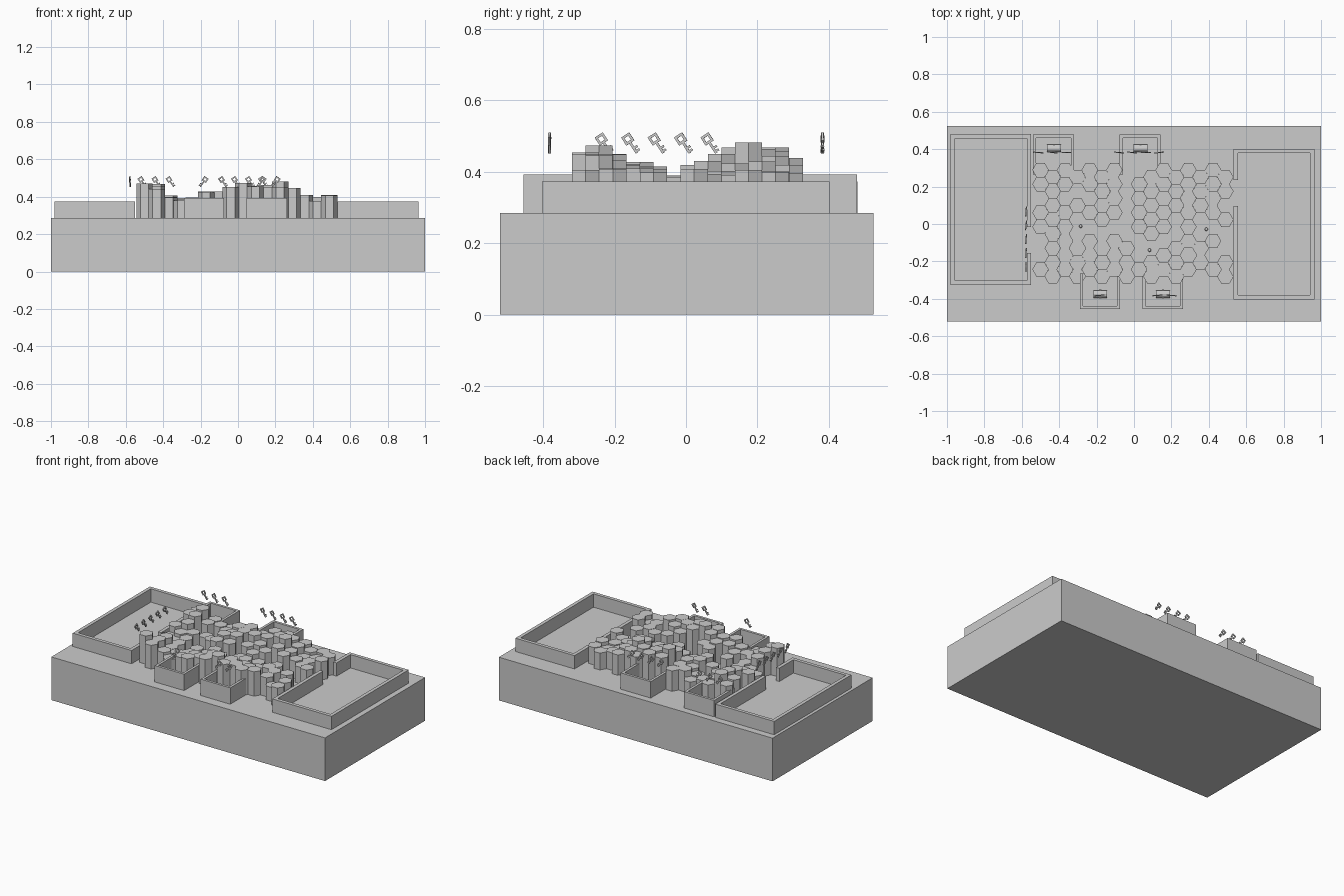
import bpy, bmesh, math, random
from mathutils import Matrix, Vector

if "Cube" in bpy.data.objects:
    bpy.data.objects.remove(bpy.data.objects["Cube"])

random.seed(4)
FLOOR = 0.285


def finish(name, bm):
    bmesh.ops.recalc_face_normals(bm, faces=bm.faces[:])
    me = bpy.data.meshes.new(name)
    bm.to_mesh(me)
    bm.free()
    ob = bpy.data.objects.new(name, me)
    bpy.context.collection.objects.link(ob)
    return ob


def add_box(bm, x0, x1, y0, y1, z0, z1):
    size = Matrix.Diagonal((x1 - x0, y1 - y0, z1 - z0, 1))
    mid = Matrix.Translation(((x0 + x1) / 2, (y0 + y1) / 2, (z0 + z1) / 2))
    bmesh.ops.create_cube(bm, size=1, matrix=mid @ size)


def add_prism(bm, pts, z0, z1):
    face = bm.faces.new([bm.verts.new((x, y, z0)) for x, y in pts])
    out = bmesh.ops.extrude_face_region(bm, geom=[face])
    top = [v for v in out["geom"] if isinstance(v, bmesh.types.BMVert)]
    bmesh.ops.translate(bm, verts=top, vec=(0, 0, z1 - z0))


# base slab
bm = bmesh.new()
add_box(bm, -1, 1, -0.52, 0.525, 0, FLOOR)
finish("base_slab", bm)


# large rooms: wall loop with a doorway facing the middle
def room(name, back, front, y0, y1, d0, d1, t=0.023):
    s = 1 if front > back else -1
    ib, jf = back + s * t, front - s * t
    pts = [(front, d1), (front, y1), (back, y1), (back, y0), (front, y0), (front, d0),
           (jf, d0), (jf, y0 + t), (ib, y0 + t), (ib, y1 - t), (jf, y1 - t), (jf, d1)]
    bm = bmesh.new()
    add_prism(bm, pts, FLOOR, 0.373)
    finish(name, bm)


room("left_room_walls", -0.98, -0.55, -0.325, 0.48, -0.155, -0.015)
room("right_room_walls", 0.965, 0.533, -0.403, 0.402, 0.095, 0.235)


# small alcoves: three-sided walls open to the middle
def alcove(name, x0, x1, y_open, y_back, t=0.017):
    yi = y_back - math.copysign(t, y_back)
    pts = [(x0, y_open), (x0, y_back), (x1, y_back), (x1, y_open),
           (x1 - t, y_open), (x1 - t, yi), (x0 + t, yi), (x0 + t, y_open)]
    bm = bmesh.new()
    add_prism(bm, pts, FLOOR, 0.393)
    finish(name, bm)


# chest: tray plus faceted lid, profile swept along x
def chest(name, x, y):
    bm = bmesh.new()
    add_box(bm, x - 0.035, x + 0.035, y - 0.018, y + 0.018, FLOOR, FLOOR + 0.025)
    n = 6
    ends = []
    for sx in (-0.037, 0.037):
        ends.append([bm.verts.new((x + sx, y + 0.02 * math.cos(math.pi * i / n),
                                   FLOOR + 0.025 + 0.018 * math.sin(math.pi * i / n)))
                     for i in range(n + 1)])
    a, b = ends
    bm.faces.new(a)
    bm.faces.new(b[::-1])
    for i in range(n + 1):
        j = (i + 1) % (n + 1)
        bm.faces.new((a[i], a[j], b[j], b[i]))
    add_box(bm, x - 0.006, x + 0.006, y - 0.024, y + 0.024, FLOOR + 0.017, FLOOR + 0.03)
    finish(name, bm)


# floating key: square ring bow, shaft and two teeth
def key(name, x, y, yaw):
    bm = bmesh.new()
    d, r, w = 0.003, 0.0135, 0.007
    for sx in (-r, r - w):
        add_box(bm, sx, sx + w, -d, d, -r, r)
        add_box(bm, -r + w, r - w, -d, d, sx, sx + w)
    add_box(bm, -0.0035, 0.0035, -d, d, -0.047, -r)
    for z in (-0.045, -0.034):
        add_box(bm, 0.0035, 0.012, -d, d, z, z + 0.006)
    bm.transform(Matrix.Rotation(math.radians(-33), 4, 'Y'))
    bm.transform(Matrix.Translation((-0.009, 0, 0.012)))
    turn = Matrix.Rotation(math.radians(yaw + random.uniform(-7, 7)), 4, 'Z')
    bm.transform(Matrix.Translation((x, y, 0.48)) @ turn)
    finish(name, bm)


alcoves = [("back_left", -0.54, -0.32, 1, (-0.51, -0.435, -0.36)),
           ("back_middle", -0.077, 0.143, 1, (-0.08, -0.01, 0.065, 0.135)),
           ("front_left", -0.29, -0.075, -1, (-0.185,)),
           ("front_right", 0.045, 0.262, -1, (0.125, 0.2))]
for name, x0, x1, s, keys in alcoves:
    alcove(name + "_alcove", x0, x1, 0.265 * s, 0.478 * s if s > 0 else -0.455)
    chest(name + "_chest", (x0 + x1) / 2 + 0.002, 0.405 if s > 0 else -0.375)
    for i, kx in enumerate(keys):
        key(f"{name}_key_{i + 1}", kx, 0.382 * s, 0 if s > 0 else 180)
for i in range(5):
    key(f"left_room_key_{i + 1}", -0.577, -0.228 + 0.074 * i, 90)

# hexagonal columns: one string per grid column, listed back to front
cells = ["11011001", "11111111", "11011111", "10100011", "11010111", "11110011",
         "11110111", "00000111", "01111001", "11111011", "11011011", "11100111",
         "11111101", "11100110", "11110101", "11010011"]
max_x = [.485, .48, .41, .40, .40, .43, .435, .475, .48, .46, .48, .485, .45, .41, .40, .41]
max_y = [.455, .483, .465, .483, .48, .46, .44, .42, .39, .395, .42, .43, .45, .46, .478, .465]
R = 0.0438
bm = bmesh.new()
for c, column in enumerate(cells):
    for j, mark in enumerate(column):
        if mark == "0":
            continue
        cx = -0.5 + 0.0659 * c
        cy = 0.289 - 0.076 * j - 0.038 * (c % 2)
        top = min(max_x[c], max_y[2 * j + c % 2])
        top -= random.uniform(0, 0.2) * (top - FLOOR)
        add_prism(bm, [(cx + R * math.cos(k * math.pi / 3), cy + R * math.sin(k * math.pi / 3))
                       for k in range(6)], FLOOR, top)
finish("hex_columns", bm)

# small markers in the clearings
for i, (x, y) in enumerate([(-0.285, -0.012), (0.083, -0.14), (0.387, -0.028)]):
    bm = bmesh.new()
    bmesh.ops.create_uvsphere(bm, u_segments=12, v_segments=8, radius=0.009,
                              matrix=Matrix.Translation((x, y, FLOOR + 0.009)))
    finish(f"marker_{i + 1}", bm)
